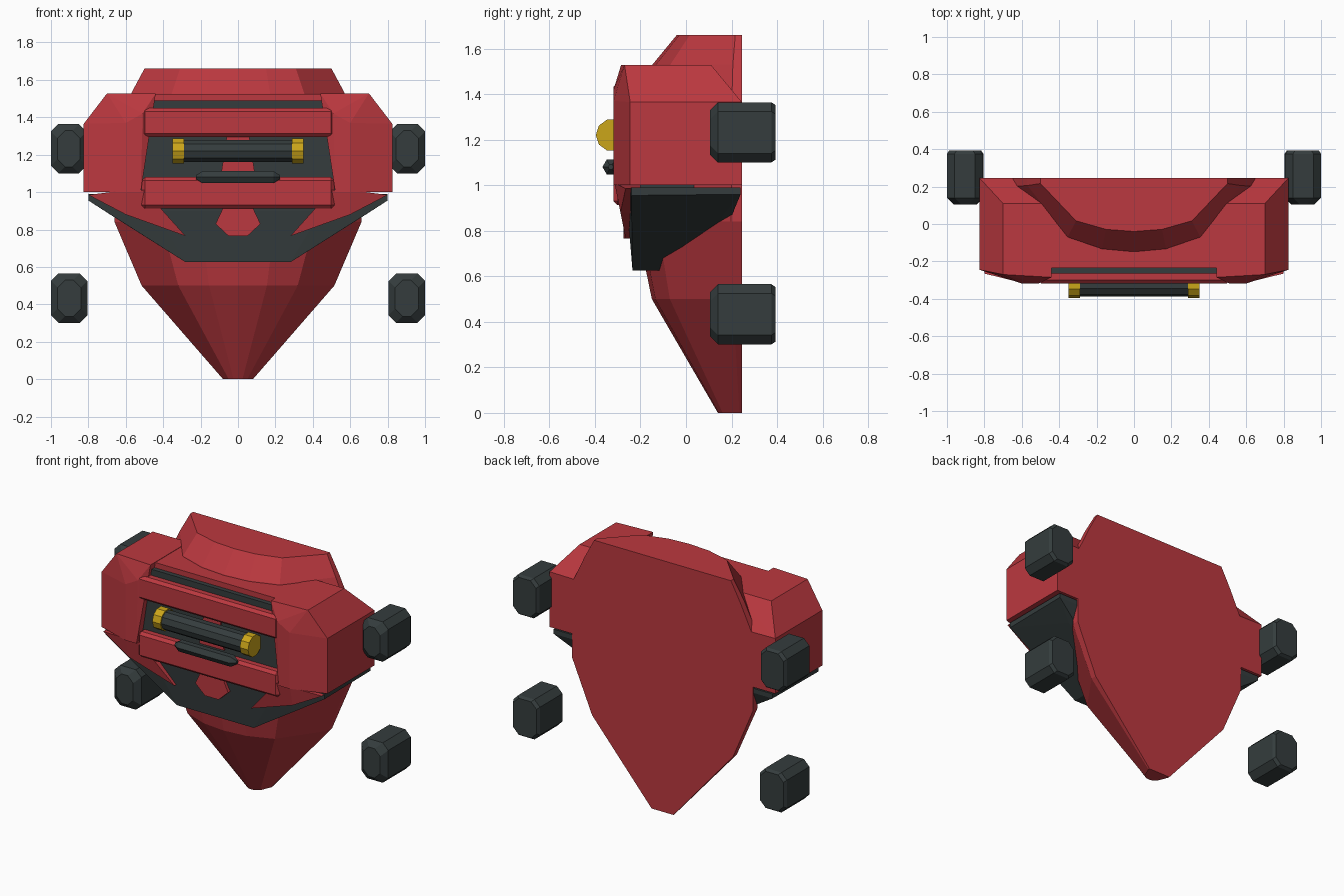
import bpy, bmesh, math

cube = bpy.data.objects.get("Cube")
if cube:
    bpy.data.objects.remove(cube, do_unlink=True)


def material(name, rgb):
    m = bpy.data.materials.new(name)
    m.use_nodes = True
    m.diffuse_color = (*rgb, 1)
    m.node_tree.nodes["Principled BSDF"].inputs["Base Color"].default_value = (*rgb, 1)
    return m


RED = material("red paint", (0.50, 0.04, 0.05))
DARK = material("dark grey", (0.035, 0.046, 0.047))
GOLD = material("yellow gold", (0.60, 0.38, 0.01))


def finish(bm, name, mat):
    bmesh.ops.recalc_face_normals(bm, faces=bm.faces)
    me = bpy.data.meshes.new(name)
    bm.to_mesh(me)
    bm.free()
    me.materials.append(mat)
    ob = bpy.data.objects.new(name, me)
    bpy.context.collection.objects.link(ob)
    return ob


def loft(name, rings, mat):
    """Bridge rings with equal point counts and cap both ends."""
    bm = bmesh.new()
    loops = [[bm.verts.new(p) for p in r] for r in rings]
    n = len(loops[0])
    for a, b in zip(loops, loops[1:]):
        for i in range(n):
            j = (i + 1) % n
            bm.faces.new((a[i], a[j], b[j], b[i]))
    bm.faces.new(loops[0])
    bm.faces.new(loops[-1])
    return finish(bm, name, mat)


def solid(name, points, mat, both=False):
    """Convex solid around the points, optionally symmetric in x."""
    pts = set(points)
    if both:
        pts |= {(-x, y, z) for x, y, z in points}
    bm = bmesh.new()
    for p in pts:
        bm.verts.new(p)
    res = bmesh.ops.convex_hull(bm, input=bm.verts)
    loose = [g for g in res["geom_interior"] if isinstance(g, bmesh.types.BMVert)]
    bmesh.ops.delete(bm, geom=loose, context='VERTS')
    bmesh.ops.dissolve_limit(bm, angle_limit=0.01, verts=bm.verts, edges=bm.edges)
    return finish(bm, name, mat)


def box(name, half_x, y0, y1, z0, z1, mat, bevel=0):
    ob = solid(name, [(half_x, y, z) for y in (y0, y1) for z in (z0, z1)], mat, True)
    if bevel:
        mod = ob.modifiers.new("Bevel", 'BEVEL')
        mod.width = bevel
        mod.segments = 1
    return ob


def rod(name, x0, x1, y, z, r, mat, sides=10):
    rings = [[(x, y + r * math.cos(t), z + r * math.sin(t))
              for t in (2 * math.pi * i / sides for i in range(sides))] for x in (x0, x1)]
    return loft(name, rings, mat)


# Main hull: flat back, rounded front, tapering to the bottom
BACK = 0.245
half = [(1, 0), (1, 0.1), (0.62, 0.8), (0.3, 0.96)]
section = half + [(0, 1)] + [(-x, d) for x, d in reversed(half)]
levels = [(0, 0.08, 0.14), (0.5, 0.515, -0.15), (0.84, 0.66, -0.22),
          (1.34, 0.66, -0.2), (1.53, 0.57, -0.147), (1.66, 0.5, -0.04)]
loft("main_hull", [[(x * w, BACK - d * (BACK - front), z) for x, d in section]
                   for z, w, front in levels], RED)

# Dark lower frame and central core
solid("lower_frame", [(0.5, -0.265, 0.99), (0.28, -0.235, 0.625), (0.28, -0.16, 0.625),
                      (0.8, -0.24, 0.99), (0.8, -0.24, 0.955), (0.8, 0.24, 0.99),
                      (0.8, 0.24, 0.96), (0.66, 0.16, 0.865), (0.28, 0.1, 0.625)], DARK, True)
box("core_block", 0.53, -0.265, 0.2, 0.9, 1.49, DARK)
box("top_deck", 0.46, -0.235, 0.1, 1.46, 1.525, RED)

# Shoulders and the fins below them
for side, label in ((1, "left"), (-1, "right")):
    shoulder = [(0.825, y, z) for y in (-0.245, BACK) for z in (1.0, 1.365)]
    shoulder += [(0.6, -0.318, 1.0), (0.6, -0.318, 1.37), (0.52, -0.318, 1.0),
                 (0.51, -0.318, 1.42), (0.44, -0.285, 1.528), (0.7, -0.27, 1.528),
                 (0.44, 0.11, 1.528), (0.7, 0.11, 1.528),
                 (0.52, BACK, 1.36), (0.52, BACK, 1.0)]
    solid(label + "_shoulder", [(side * x, y, z) for x, y, z in shoulder], RED)
    fin = [(0.42, 0.915), (0.28, 0.765), (0.6, 0.88), (0.8, 0.985), (0.6, 1.01), (0.5, 1.01)]
    solid(label + "_fin", [(side * x, y, z) for x, z in fin
                           for y in (-0.2, -0.265 - 0.2 * (z - 0.765) * (x < 0.7))], RED)

# Horizontal red bars
box("upper_bar", 0.515, -0.318, -0.24, 1.295, 1.45, RED, 0.018)
box("lower_bar", 0.515, -0.318, -0.24, 0.912, 1.08, RED, 0.018)

# Red centre badges
badges = {"lower_badge": [(0.08, 0.915), (0.12, 0.83), (0.05, 0.765)],
          "middle_badge": [(0.06, 1.3), (0.07, 1.16), (0.09, 1.1)]}
for name, pts in badges.items():
    solid(name, [(x, y, z) for x, z in pts for y in (-0.2, -0.275)], RED, True)

# Front tube with gold end rings
rod("front_tube", -0.345, 0.345, -0.325, 1.22, 0.063, DARK)
for x, label in ((0.29, "left"), (-0.35, "right")):
    rod(label + "_tube_ring", x, x + 0.06, -0.325, 1.22, 0.071, GOLD)

# Small pointed grip under the tube
loft("small_grip", [[(x, -0.33 + r * math.cos(i * math.pi / 3), 1.08 + r * math.sin(i * math.pi / 3))
                     for i in range(6)] for x, r in
                    ((-0.225, 0.012), (-0.19, 0.037), (0.19, 0.037), (0.225, 0.012))], DARK)


# Four detached corner pads
def pad_ring(cx, cz, hx, hz, y, c=0.04):
    corner = [(hx, hz - c), (hx - c, hz)]
    right = [(hx, c - hz)] + corner
    pts = right + [(-x, z) for x, z in reversed(corner)]
    pts += [(-hx, c - hz), (c - hx, -hz), (hx - c, -hz)]
    return [(cx + x, y, cz + z) for x, z in pts]


for row, cz, inner in (("upper", 1.232, 0.81), ("lower", 0.433, 0.805)):
    for side, label in ((1, "left"), (-1, "right")):
        cx, hx = side * (1 + inner) / 2, (1 - inner) / 2
        loft(f"{row}_{label}_pad",
             [pad_ring(cx, cz, hx - s, 0.132 - s, y)
              for y, s in ((0.105, 0.035), (0.14, 0), (0.375, 0), (0.393, 0.012))], DARK)
